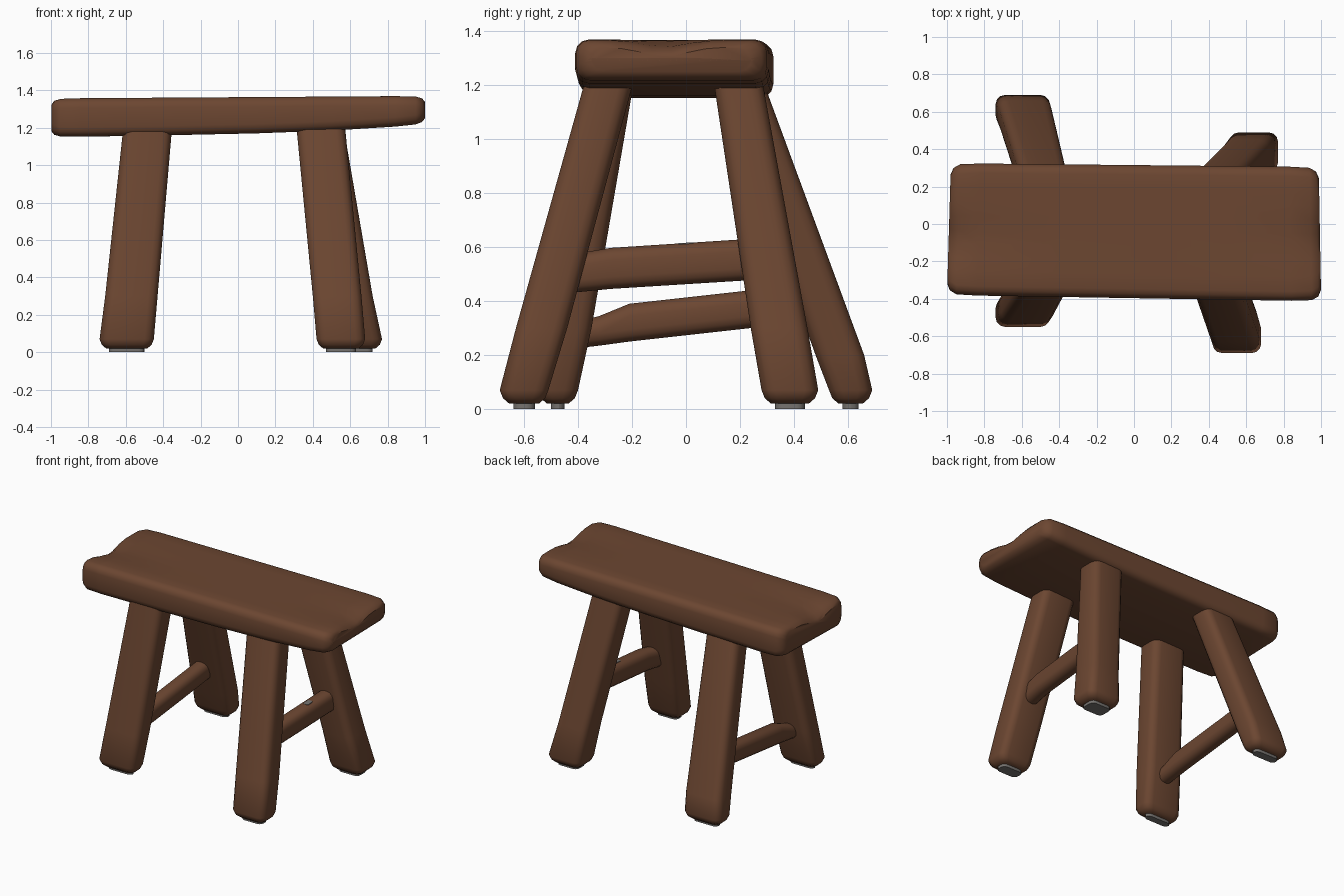
import bpy, bmesh, math
from mathutils import Vector

cube = bpy.data.objects.get("Cube")
if cube:
    bpy.data.objects.remove(cube)


def material(name, color):
    m = bpy.data.materials.new(name)
    m.use_nodes = True
    m.diffuse_color = (*color, 1)
    bsdf = m.node_tree.nodes["Principled BSDF"]
    bsdf.inputs["Base Color"].default_value = (*color, 1)
    bsdf.inputs["Roughness"].default_value = 0.8
    return m


WOOD = material("brown wood", (0.15, 0.062, 0.031))
GREY = material("worn grey", (0.18, 0.17, 0.16))


def rounded_rect(a0, a1, b0, b1, r, split=0):
    """2D rounded rectangle; split adds points along the upper side."""
    pts = []
    corners = [(a1 - r, b1 - r), (a0 + r, b1 - r), (a0 + r, b0 + r), (a1 - r, b0 + r)]
    for i, (a, b) in enumerate(corners):
        for k in range(4):
            t = math.pi / 2 * (i + k / 3)
            pts.append((a + r * math.cos(t), b + r * math.sin(t)))
        if i == 0:
            for k in range(split):
                f = (k + 1) / (split + 1)
                pts.append((a1 - r + f * (a0 - a1 + 2 * r), b1))
    return pts


def loft(name, rings, mat):
    """Skin a closed tube through matching rings and cap both ends."""
    bm = bmesh.new()
    loops = [[bm.verts.new(p) for p in ring] for ring in rings]
    n = len(loops[0])
    for low, high in zip(loops, loops[1:]):
        for i in range(n):
            j = (i + 1) % n
            bm.faces.new((low[i], low[j], high[j], high[i]))
    bm.faces.new(loops[0])
    bm.faces.new(loops[-1])
    bmesh.ops.recalc_face_normals(bm, faces=bm.faces)
    mesh = bpy.data.meshes.new(name)
    bm.to_mesh(mesh)
    bm.free()
    obj = bpy.data.objects.new(name, mesh)
    bpy.context.collection.objects.link(obj)
    mesh.materials.append(mat)
    bpy.ops.object.select_all(action="DESELECT")
    obj.select_set(True)
    bpy.context.view_layer.objects.active = obj
    bpy.ops.object.shade_smooth_by_angle(angle=math.radians(40))
    return obj


# Seat: a slightly uneven slab with worn dips at both ends
def seat_ring(x, inset, dip):
    f = (x + 1) / 2
    y0, y1 = -0.38 - 0.033 * f + inset, 0.325 - 0.02 * f - inset
    z0 = 1.15 + 0.03 * f + 0.04 * f ** 4 + inset * 0.5
    z1 = 1.357 + 0.013 * f - inset * 0.5
    ring = []
    for y, z in rounded_rect(y0, y1, z0, z1, 0.05, split=7):
        if z > z1 - 0.001:
            z -= dip * math.exp(-((y + 0.08) / 0.11) ** 2)
        skew = 0.03 * (y + 0.38) * (1 if x < 0 else -0.6) if abs(x) > 0.8 else 0
        ring.append((x + skew, y, z))
    return ring


seat_stations = [(-1, 0.06, 0.05), (-0.985, 0.025, 0.05), (-0.95, 0.005, 0.035),
                 (-0.84, 0, 0.008), (-0.4, 0, 0), (0.1, 0, 0), (0.5, 0, 0),
                 (0.84, 0, 0.005), (0.95, 0.005, 0.025), (0.985, 0.025, 0.035),
                 (1, 0.06, 0.035)]
loft("seat", [seat_ring(*s) for s in seat_stations], WOOD)


# Legs: each level is (z, x low, x high, y low, y high), splayed outward
def leg_ring(z, x0, x1, y0, y1, inset=0, lift=0):
    r = 0.05 - inset * 0.4
    return [(x, y, z + lift)
            for x, y in rounded_rect(x0 + inset, x1 - inset, y0 + inset, y1 - inset, r)]


legs = {
    "front_right_leg": [(1.23, -0.61, -0.35, -0.37, -0.19),
                        (0.3, -0.71, -0.43, -0.52, -0.35),
                        (0.03, -0.74, -0.45, -0.55, -0.4)],
    "front_left_leg": [(1.23, 0.31, 0.57, -0.37, -0.19),
                       (0.3, 0.4, 0.66, -0.63, -0.44),
                       (0.03, 0.42, 0.68, -0.69, -0.51)],
    "back_right_leg": [(1.23, -0.6, -0.35, 0.11, 0.28),
                       (0.2, -0.72, -0.44, 0.48, 0.66),
                       (0.03, -0.74, -0.45, 0.53, 0.69)],
    "back_left_leg": [(1.23, 0.31, 0.56, 0.1, 0.28),
                      (0.3, 0.48, 0.72, 0.24, 0.45),
                      (0.03, 0.51, 0.77, 0.28, 0.49)],
}
for name, levels in legs.items():
    foot = levels[-1]
    rings = [leg_ring(*level) for level in levels[:-1]]
    rings.append(leg_ring(*foot, lift=0.04))
    rings.append(leg_ring(*foot, inset=0.012, lift=0.01))
    rings.append(leg_ring(*foot, inset=0.035, lift=-0.01))
    loft(name, rings, WOOD)
    # Worn patch under the foot
    loft(name.replace("leg", "foot_patch"),
         [leg_ring(*foot, inset=0.05, lift=h) for h in (0, -0.03)], GREY)


# Stretchers: bars between the front and back leg of each side
def stretcher(name, stations):
    rings = []
    for x, y, z0, z1 in stations:
        rings.append([(px, y, pz) for px, pz in
                      rounded_rect(x - 0.055, x + 0.055, z0, z1, 0.045)])
    loft(name, rings, WOOD)


stretcher("left_stretcher", [(0.52, -0.48, 0.425, 0.57), (0.53, -0.38, 0.435, 0.58),
                             (0.54, -0.28, 0.445, 0.597), (0.56, 0.2, 0.475, 0.628),
                             (0.57, 0.28, 0.48, 0.632)])
stretcher("right_stretcher", [(-0.57, -0.45, 0.22, 0.31), (-0.57, -0.32, 0.235, 0.345),
                              (-0.57, -0.21, 0.25, 0.39), (-0.57, 0.24, 0.3, 0.44),
                              (-0.57, 0.5, 0.33, 0.47)])

# Small worn patch on top of the left stretcher
loft("stretcher_patch", [[(x, y, 0.607 + 0.064 * y + h) for x, y in
                          rounded_rect(0.535, 0.575, -0.03, 0.03, 0.012)]
                         for h in (0, 0.009)], GREY)
